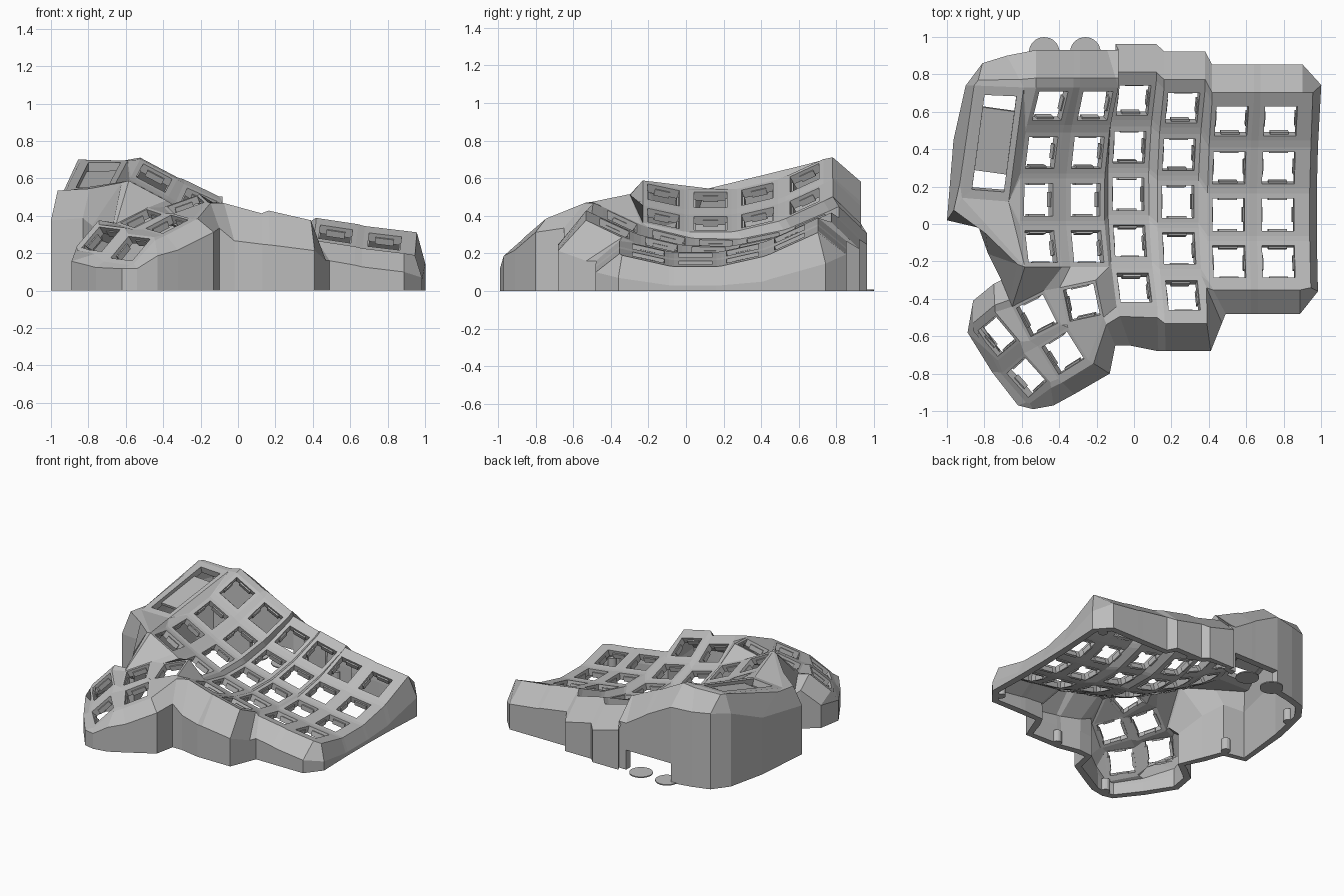
import bpy, bmesh, math
from mathutils import Vector, Matrix

cube = bpy.data.objects.get("Cube")
if cube:
    bpy.data.objects.remove(cube)

grey = bpy.data.materials.new("plain_grey")
grey.use_nodes = True
grey.diffuse_color = (0.5, 0.5, 0.5, 1)
grey.node_tree.nodes["Principled BSDF"].inputs["Base Color"].default_value = (0.5, 0.5, 0.5, 1)

SIGNS = {"BL": (-1, 1), "BR": (1, 1), "FR": (1, -1), "FL": (-1, -1)}
RING = list(SIGNS)
HOLE = 0.087
THICK = 0.05

bm = bmesh.new()
verts, points, frames = {}, {}, {}


def vert(name, co):
    verts[name] = bm.verts.new(co)
    points[name] = Vector(co)


def face(names):
    """Make one face from named corners, ignoring repeats."""
    unique = list(dict.fromkeys(names.split()))
    if len(unique) > 2:
        bm.faces.new([verts[n] for n in unique])


def frame_faces(key):
    """Square ring between the outer corners and the hole corners."""
    for a, b in zip(RING, RING[1:] + RING[:1]):
        face(f"{key}{a} {key}{b} {key}in{b} {key}in{a}")


def add_key(key, centre, u, v, half):
    u, v, centre = Vector(u).normalized(), Vector(v).normalized(), Vector(centre)
    frames[key] = (centre, u, v)
    for tag, (sx, sy) in SIGNS.items():
        vert(key + tag, centre + half * (sx * u + sy * v))
        vert(key + "in" + tag, centre + HOLE * (sx * u + sy * v))
    frame_faces(key)


# Curved finger columns: x, lowest y, lowest z, side slope, first row y, rows
COLUMNS = {
    "A": (-0.51, 0.12, 0.485, -0.53, 0.63, 4),
    "B": (-0.26, 0.12, 0.36, -0.45, 0.63, 4),
    "C": (-0.03, 0.18, 0.248, -0.27, 0.66, 5),
    "D": (0.235, 0.13, 0.215, -0.23, 0.62, 5),
    "E": (0.505, 0.05, 0.19, -0.15, 0.55, 4),
    "F": (0.77, 0.05, 0.15, -0.12, 0.55, 4),
}
CURVE = 0.45
for c, (x, low, z, slope, first, rows) in COLUMNS.items():
    for r in range(rows):
        y = first - 0.25 * r
        d = y - low
        rise = CURVE * d * d
        tilt = 2 * CURVE * d
        add_key(f"{c}{r}", (x - slope * rise, y, z + rise),
                (1, 0, slope), (-slope * tilt, 1, tilt), 0.113)

# Thumb keys: centre, turn, slope along width, slope along depth
THUMBS = {
    "T1": (-0.28, -0.42, 0.46, 12, 0.35, 0.2),
    "T2": (-0.52, -0.49, 0.385, 27, 0.45, 0.15),
    "T3": (-0.735, -0.6, 0.275, 40, 0.9, 0.08),
    "T4": (-0.38, -0.69, 0.355, 32, 0.45, 0.15),
    "T5": (-0.575, -0.82, 0.225, 42, 0.9, 0.08),
}
for key, (x, y, z, turn, su, sv) in THUMBS.items():
    a = math.radians(turn)
    add_key(key, (x, y, z), (math.cos(a), math.sin(a), su),
            (-math.sin(a), math.cos(a), sv), 0.104)

# Long slot panel beside the first column
for tag, co in (("BL", (-0.84, 0.74, 0.7)), ("BR", (-0.59, 0.73, 0.695)),
                ("FR", (-0.67, 0.12, 0.545)), ("FL", (-0.92, 0.14, 0.535))):
    vert("S" + tag, co)


def panel_point(s, t):
    front = points["SFL"].lerp(points["SFR"], s)
    return front.lerp(points["SBL"].lerp(points["SBR"], s), t)


for tag, (sx, sy) in SIGNS.items():
    vert("Sin" + tag, panel_point(0.53 + 0.34 * sx, 0.5 + 0.42 * sy))
frame_faces("S")

# Webs between rows and columns
for c, data in COLUMNS.items():
    for r in range(data[-1] - 1):
        face(f"{c}{r}FL {c}{r}FR {c}{r+1}BR {c}{r+1}BL")
for p, q in zip("ABCDE", "BCDEF"):
    rows = min(COLUMNS[p][-1], COLUMNS[q][-1])
    for r in range(rows):
        face(f"{p}{r}BR {q}{r}BL {q}{r}FL {p}{r}FR")
        if r < rows - 1:
            face(f"{p}{r}FR {q}{r}FL {q}{r+1}BL {p}{r+1}BR")
face("D3FR E3FL D4BR")

# Webs around the slot panel and thumb keys
for web in ("SBR A0BL A0FL", "SBR A0FL A1BL", "SBR A1BL A1FL SFR", "SFR A1FL A2BL",
            "SFR A2BL A2FL", "SFR A2FL A3BL", "SFR A3BL A3FL", "SFR A3FL SFL",
            "T1BL T1FL T2FR T2BR", "T2BL T2FL T3FR T3BR", "T4BL T4FL T5FR T5BR",
            "T2FL T2FR T4BR T4BL", "T3FL T3FR T5BR T5BL", "T2FL T4BL T5BR T3FR",
            "T1FL T4BR T2FR", "T1FL T1FR T4FR T4BR", "A3FL A3FR T2BR T2BL",
            "A3FR B3FL T1BL T2BR", "B3FL B3FR T1BR T1BL",
            "B3FR C3FL C4BL T1BR", "T1BR C4BL C4FL T1FR"):
    face(web)
top_faces = list(bm.faces)

# Wall stations: rim corner, outer x and y, drop to the shoulder, width of the flat lip
stations = []


def station(name, x, y, drop, lip=0.25):
    stations.append((name, x, y, drop, lip))


def near(name, dx, dy, drop, lip=0.25):
    p = points[name]
    station(name, p.x + dx, p.y + dy, drop, lip)


near("F0BR", 0.0, 0.2, 0.1)
for name in "F0BL E0BR E0BL D0BR D0BL C0BR C0BL B0BR".split():
    near(name, 0, 0.2, 0.1 if name[0] in "EF" else 0.12)
near("B0BR", -0.06, 0.2, 0.12)
for name in "B0BL A0BR A0BL".split():
    near(name, 0, 0.2, 0.12)
for entry in (
        ("SBR", -0.68, 0.9, 0.12), ("SBL", -0.81, 0.86, 0.12), ("SBL", -0.9, 0.74, 0.14),
        ("SFL", -0.965, 0.45, 0.1), ("SFL", -1.0, 0.02, 0.16, 0.55),
        ("A3FL", -0.83, -0.02, 0.2, 0.85), ("A3FL", -0.78, -0.16, 0.24, 0.2),
        ("T2BL", -0.71, -0.3, 0.1), ("T3BR", -0.75, -0.32, 0.06),
        ("T3BL", -0.86, -0.41, 0.04), ("T3FL", -0.89, -0.58, 0.04),
        ("T5BL", -0.76, -0.79, 0.04), ("T5FL", -0.62, -0.97, 0.03),
        ("T5FL", -0.54, -0.99, 0.03), ("T5FR", -0.43, -0.97, 0.1),
        ("T4FL", -0.32, -0.91, 0.08), ("T4FR", -0.13, -0.8, 0.07),
        ("T1FR", -0.1, -0.65, 0.14), ("C4FL", -0.02, -0.65, 0.18),
        ("C4FR", 0.13, -0.68, 0.14), ("D4FL", 0.17, -0.68, 0.16),
        ("D4FR", 0.41, -0.68, 0.14), ("D4BR", 0.47, -0.53, 0.1),
        ("E3FL", 0.49, -0.48, 0.1)):
    station(*entry)
for name in "E3FR F3FL F3FR".split():
    near(name, 0, -0.17, 0.09)
near("F3FR", 0.095, -0.05, 0.12, 0.6)
for name in "F3BR F2FR F2BR F1FR F1BR F0FR".split():
    near(name, 0.095, 0, 0.14, 0.6)
near("F0BR", 0.1, 0.09, 0.15, 0.55)

for i, (name, x, y, drop, lip) in enumerate(stations):
    p = points[name]
    dx, dy = (x - p.x) * lip, (y - p.y) * lip
    climb = 0
    if name == "A3FL":
        climb = -0.05 * lip
    elif name[:2] in frames:
        _, u, v = frames[name[:2]]
        n = u.cross(v)
        limit = 0.01 if name[0] == "A" else 0.025
        climb = min(limit, max(-0.05, -(n.x * dx + n.y * dy) / n.z))
    z = max(p.z - drop, 0.03)
    heights = {"b": z, "c": min(0.15, z * 0.6), "d": 0}
    vert(f"wall_a{i}", (p.x + dx, p.y + dy, p.z + climb))
    for level, height in heights.items():
        vert(f"wall_{level}{i}", (x, y, height))
OPEN = [i for i, s in enumerate(stations) if s[0] in ("B0BR", "B0BL", "A0BR")][1:]
for i, entry in enumerate(stations):
    j = (i + 1) % len(stations)
    face(f"{entry[0]} {stations[j][0]} wall_a{j} wall_a{i}")
    for top, low in ("ab", "bc", "cd"):
        # Leave the connector opening at the back
        if low != "d" or i not in OPEN:
            face(f"wall_{top}{i} wall_{top}{j} wall_{low}{j} wall_{low}{i}")

bmesh.ops.recalc_face_normals(bm, faces=bm.faces)
if sum(f.normal.z * f.calc_area() for f in top_faces) < 0:
    bmesh.ops.reverse_faces(bm, faces=bm.faces)


def finish(name, mesh_data):
    mesh = bpy.data.meshes.new(name)
    mesh_data.to_mesh(mesh)
    mesh_data.free()
    mesh.materials.append(grey)
    obj = bpy.data.objects.new(name, mesh)
    bpy.context.collection.objects.link(obj)
    return obj


shell = finish("case_shell", bm)
solid = shell.modifiers.new("thickness", "SOLIDIFY")
solid.thickness = THICK
solid.offset = -1


def add_box(target, centre, u, v, size):
    n = u.cross(v).normalized()
    basis = Matrix((u, v, n)).transposed().to_4x4()
    bmesh.ops.create_cube(target, size=1, matrix=Matrix.Translation(centre) @ basis
                          @ Matrix.Diagonal((*size, 1)))


# Small clips on the four sides of every key opening
clips = bmesh.new()
for centre, u, v in frames.values():
    n = u.cross(v).normalized()
    for side in (-1, 1):
        add_box(clips, centre + v * side * HOLE - n * 0.038, u, v, (0.1, 0.02, 0.036))
        add_box(clips, centre + u * side * HOLE - n * 0.038, u, v, (0.014, 0.08, 0.036))
finish("key_clips", clips)

# Recessed bar in the slot panel
bar = bmesh.new()
along = (panel_point(0.53, 1) - panel_point(0.53, 0)).normalized()
across = points["SFR"] - points["SFL"]
across = (across - along * across.dot(along)).normalized()
add_box(bar, panel_point(0.53, 0.51) - across.cross(along) * 0.035,
        across, along, (0.2, 0.35, 0.02))
finish("slot_bar", bar)

# Screw posts inside the wall
posts = bmesh.new()
for x, y in ((-0.87, 0.63), (-0.8, 0.04), (-0.52, -0.93), (0.17, -0.63),
             (0.89, -0.38), (0.91, 0.75), (0.22, 0.88)):
    bmesh.ops.create_cone(posts, cap_ends=True, segments=16, radius1=0.033, radius2=0.033,
                          depth=0.09, matrix=Matrix.Translation((x, y, 0.045)))
finish("screw_posts", posts)

# Flat round pads under the back opening
pads = bmesh.new()
for x in (-0.48, -0.26):
    bmesh.ops.create_cone(pads, cap_ends=True, segments=32, radius1=0.082, radius2=0.082,
                          depth=0.008, matrix=Matrix.Translation((x, 0.917, 0.004)))
finish("back_pads", pads)
